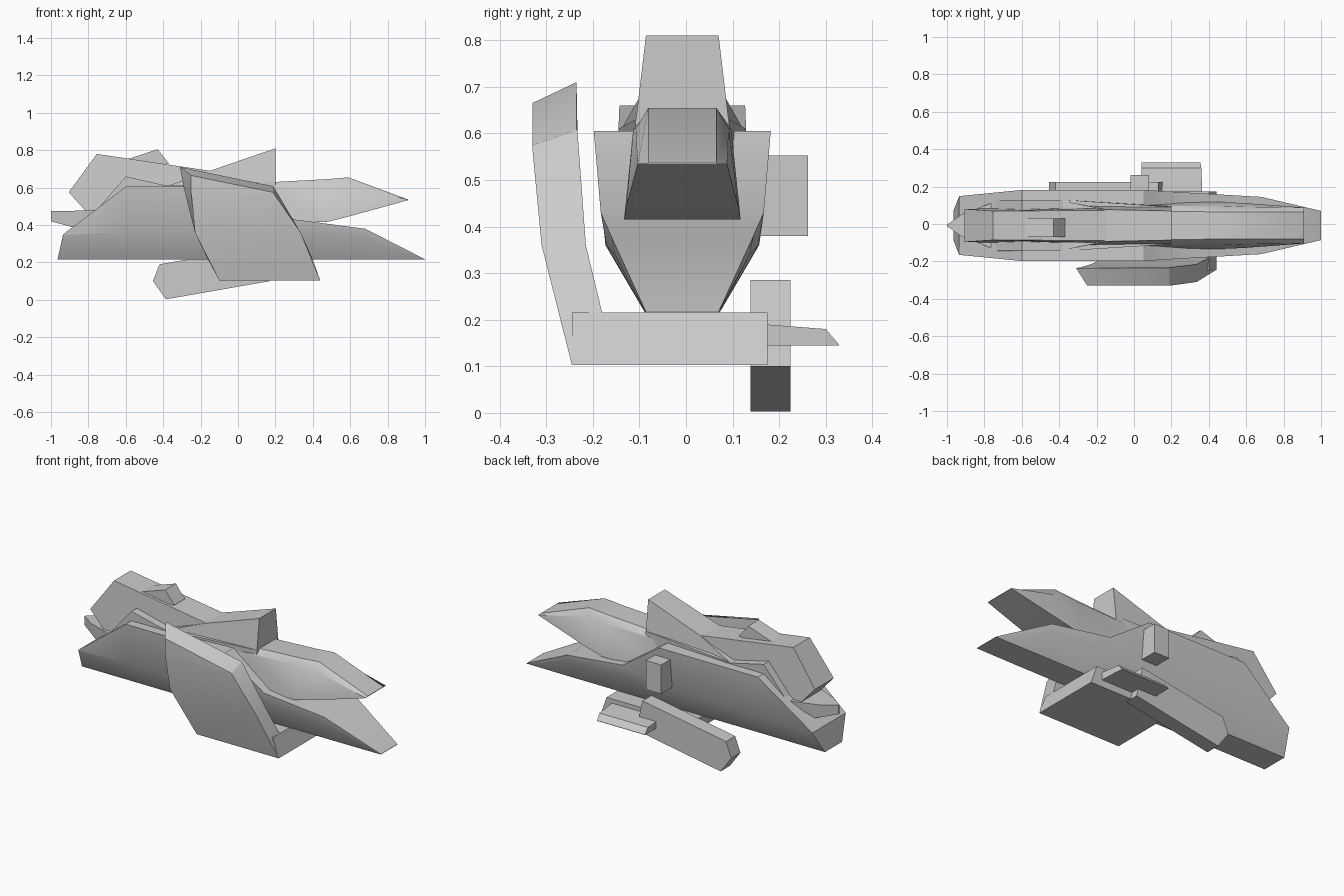
import bpy, bmesh

cube = bpy.data.objects.get("Cube")
if cube:
    bpy.data.objects.remove(cube, do_unlink=True)

grey = bpy.data.materials.new("hull grey")
grey.use_nodes = True
colour = (0.6, 0.6, 0.6, 1)
grey.diffuse_color = colour
grey.node_tree.nodes["Principled BSDF"].inputs["Base Color"].default_value = colour
CENTRE = -0.008  # y of the hull's mirror plane


def finish(name, bm, smooth=True):
    bmesh.ops.remove_doubles(bm, verts=bm.verts, dist=0.0005)
    bmesh.ops.recalc_face_normals(bm, faces=bm.faces)
    mesh = bpy.data.meshes.new(name)
    bm.to_mesh(mesh)
    bm.free()
    mesh.materials.append(grey)
    ob = bpy.data.objects.new(name, mesh)
    bpy.context.collection.objects.link(ob)
    if smooth:
        bpy.ops.object.select_all(action="DESELECT")
        ob.select_set(True)
        bpy.context.view_layer.objects.active = ob
        bpy.ops.object.shade_smooth_by_angle(angle=0.6)
    return ob


def loft(name, rings, smooth=True):
    """Skin closed rings of (x, y, z) points and cap both ends."""
    bm = bmesh.new()
    rows = [[bm.verts.new(p) for p in ring] for ring in rings]
    n = len(rows[0])
    for a, b in zip(rows, rows[1:]):
        for i in range(n):
            j = (i + 1) % n
            bm.faces.new((a[i], a[j], b[j], b[i]))
    bm.faces.new(rows[0])
    bm.faces.new(rows[-1])
    return finish(name, bm, smooth)


def mirrored_loft(name, halves):
    """Each half ring runs bottom to top as (x, half width, z)."""
    rings = [[(x, CENTRE + w, z) for x, w, z in h] +
             [(x, CENTRE - w, z) for x, w, z in reversed(h)] for h in halves]
    return loft(name, rings)


def prism(name, profile):
    """Side profile of (x, z, half width) spanning the mirror plane."""
    return loft(name, [[(x, CENTRE + s * w, z) for x, z, w in profile]
                       for s in (-1, 1)], False)


def slab(name, profile, y0, y1):
    return loft(name, [[(x, y, z) for x, z in profile] for y in (y0, y1)])


# Lower hull, narrow keel flaring to the shoulder
mirrored_loft("lower_hull", [
    [(-.965, .08, .215), (-.935, .155, .345), (-.935, .157, .35)],
    [(-.6, .08, .215), (-.6, .165, .36), (-.6, .19, .605)],
    [(.05, .08, .215), (.05, .165, .36), (.05, .19, .605)],
    [(.3, .08, .215), (.3, .163, .36), (.3, .175, .43)],
    [(.68, .08, .215), (.68, .145, .34), (.68, .153, .38)],
    [(1, .078, .215), (1, .078, .216), (1, .078, .217)],
])

# Upper nose with a sloped underside
mirrored_loft("upper_nose", [
    [(.1, .125, .42), (.1, .105, .6), (.1, .075, .625)],
    [(.47, .125, .415), (.47, .105, .61), (.47, .073, .645)],
    [(.59, .12, .445), (.59, .1, .61), (.59, .073, .655)],
    [(.91, .096, .533), (.91, .096, .535), (.91, .073, .536)],
])

# Upper body, flanks, raised wedge and tail
prism("rear_body", [(-.905, .575, .088), (-.755, .78, .078), (-.15, .69, .08),
                    (.1, .6, .1), (.1, .5, .1), (-.81, .47, .09)])
prism("flanks", [(-.755, .48, .135), (-.6, .66, .135), (-.38, .61, .137),
                 (.2, .63, .1), (.2, .48, .11)])
prism("raised_wedge", [(-.4, .6, .136), (-.15, .69, .085), (.2, .81, .078),
                       (.2, .6, .103), (.2, .48, .11), (-.4, .48, .137)])
prism("tail", [(-1, .475, .004), (-.92, .475, .06), (-.75, .48, .125),
               (-.75, .37, .125), (-.89, .39, .06), (-1, .42, .004)])
slab("top_hatch", [(-.595, .75), (-.43, .805), (-.37, .73), (-.5, .7)], -.07, .03)

# Curved side shield: rows of outer-left, outer-right, inner-right, inner-left
loft("side_shield", [
    [(-.1, -.245, .103), (.44, -.245, .103), (.4, -.18, .215), (-.16, -.18, .215)],
    [(-.23, -.31, .36), (.335, -.31, .36), (.335, -.215, .36), (-.23, -.215, .36)],
    [(-.25, -.33, .57), (.19, -.33, .57), (.19, -.233, .605), (-.29, -.233, .6)],
    [(-.25, -.33, .665), (.185, -.33, .575), (.185, -.235, .608), (-.31, -.235, .71)],
])

# Arm passing under the hull
slab("cross_arm", [(-.1, .103), (.44, .103), (.4, .215), (-.16, .215)], -.245, .175)

# Far side gear: slanted pod, fin and box
slab("slanted_pod", [(-.385, .003), (-.455, .1), (-.42, .19), (.13, .285), (.17, .1)],
     .138, .224)
loft("side_fin", [
    [(.04, .17, .145), (.365, .17, .145), (.365, .17, .19), (.04, .17, .19)],
    [(.04, .3, .145), (.36, .3, .145), (.36, .3, .18), (.04, .3, .18)],
    [(.04, .328, .145), (.355, .328, .145), (.355, .328, .147), (.04, .328, .147)],
], False)
slab("side_box", [(-.02, .38), (.08, .38), (.08, .553), (-.02, .553)], .155, .262)
